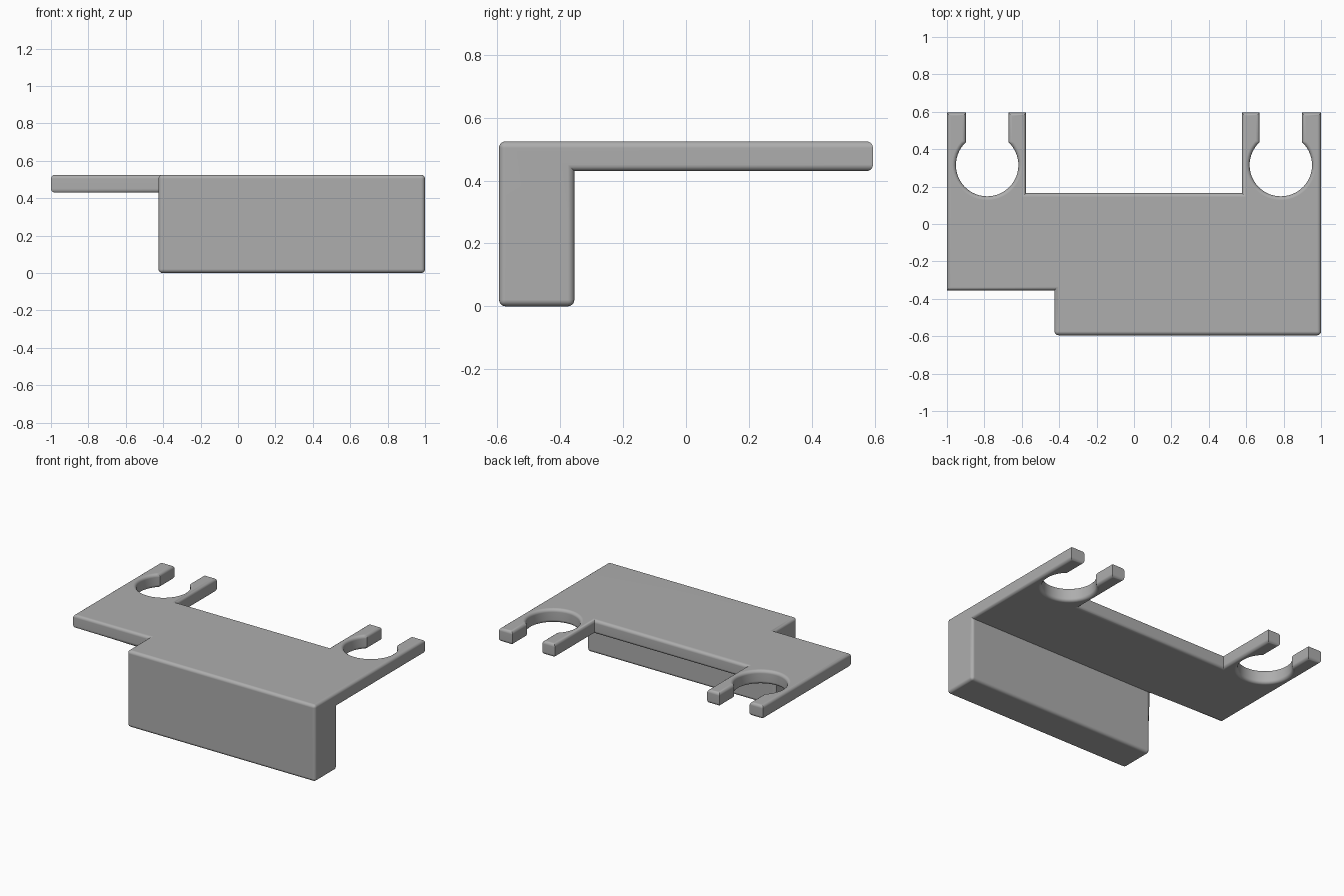
import bpy, bmesh, math

if "Cube" in bpy.data.objects:
    bpy.data.objects.remove(bpy.data.objects["Cube"])

# Main dimensions
HALF_X, HALF_Y = 1.0, 0.595
TOP, UNDER = 0.525, 0.43
STEP_X, STEP_Y = -0.425, -0.355
BACK_Y = 0.165
CLIP_X, CLIP_Y, RADIUS, SLOT = 0.785, 0.315, 0.167, 0.113
ARM_IN = 0.577
ROUND = 0.021

# Grey plastic
mat = bpy.data.materials.new("grey_plastic")
mat.use_nodes = True
grey = (0.42, 0.42, 0.42, 1)
mat.diffuse_color = grey
mat.node_tree.nodes["Principled BSDF"].inputs["Base Color"].default_value = grey


def clip_outline():
    """Right-hand clip, from outer arm tip round the ring to the inner arm root."""
    start = math.acos(SLOT / RADIUS)
    sweep = math.pi + 2 * start
    steps = 40
    pts = [(HALF_X, HALF_Y), (CLIP_X + SLOT, HALF_Y)]
    for i in range(steps + 1):
        a = start - sweep * i / steps
        pts.append((CLIP_X + RADIUS * math.cos(a), CLIP_Y + RADIUS * math.sin(a)))
    return pts + [(CLIP_X - SLOT, HALF_Y), (ARM_IN, HALF_Y), (ARM_IN, BACK_Y)]


# Plan of the plate, sharing one edge with the plan of the front block
bm = bmesh.new()
clip = clip_outline()
plan = [(STEP_X, STEP_Y), (HALF_X, STEP_Y)] + clip
plan += [(-x, y) for x, y in reversed(clip)] + [(-HALF_X, STEP_Y)]
verts = [bm.verts.new((x, y, UNDER)) for x, y in plan]
plate = bm.faces.new(verts)
corners = [bm.verts.new((x, -HALF_Y, UNDER)) for x in (STEP_X, HALF_X)]
block = bm.faces.new([corners[0], corners[1], verts[1], verts[0]])


def pull(faces, z):
    """Extrude faces to height z."""
    result = bmesh.ops.extrude_face_region(bm, geom=faces, use_keep_orig=True)
    moved = [g for g in result["geom"] if isinstance(g, bmesh.types.BMVert)]
    for v in moved:
        v.co.z = z


# Plate thickness upward, block downward, leaving one closed solid
pull([plate, block], TOP)
pull([block], 0)
bm.faces.remove(block)
bmesh.ops.recalc_face_normals(bm, faces=bm.faces)
flat = [e for e in bm.edges if e.is_manifold and e.calc_face_angle() < 0.001]
bmesh.ops.dissolve_edges(bm, edges=flat, use_verts=True)


def rounded(edge):
    """Outer horizontal edges, and the upright edges of the block."""
    if not edge.is_manifold or not edge.is_convex or edge.calc_face_angle() < 1:
        return False
    a, b = (v.co for v in edge.verts)
    return abs(a.z - b.z) < 0.001 or min(a.z, b.z) < 0.001 or max(a.y, b.y) < STEP_Y - 0.1


bmesh.ops.bevel(bm, geom=[e for e in bm.edges if rounded(e)], offset=ROUND,
                segments=4, profile=0.5, affect='EDGES', clamp_overlap=False)

mesh = bpy.data.meshes.new("clip_bracket")
bm.to_mesh(mesh)
bm.free()
mesh.materials.append(mat)
bracket = bpy.data.objects.new("clip_bracket", mesh)
bpy.context.collection.objects.link(bracket)

# Smooth rounded edges with flat faces kept flat
bpy.context.view_layer.objects.active = bracket
bracket.select_set(True)
bpy.ops.object.shade_smooth_by_angle(angle=math.radians(30))
bracket.modifiers.new("flat_faces", 'WEIGHTED_NORMAL').keep_sharp = True
